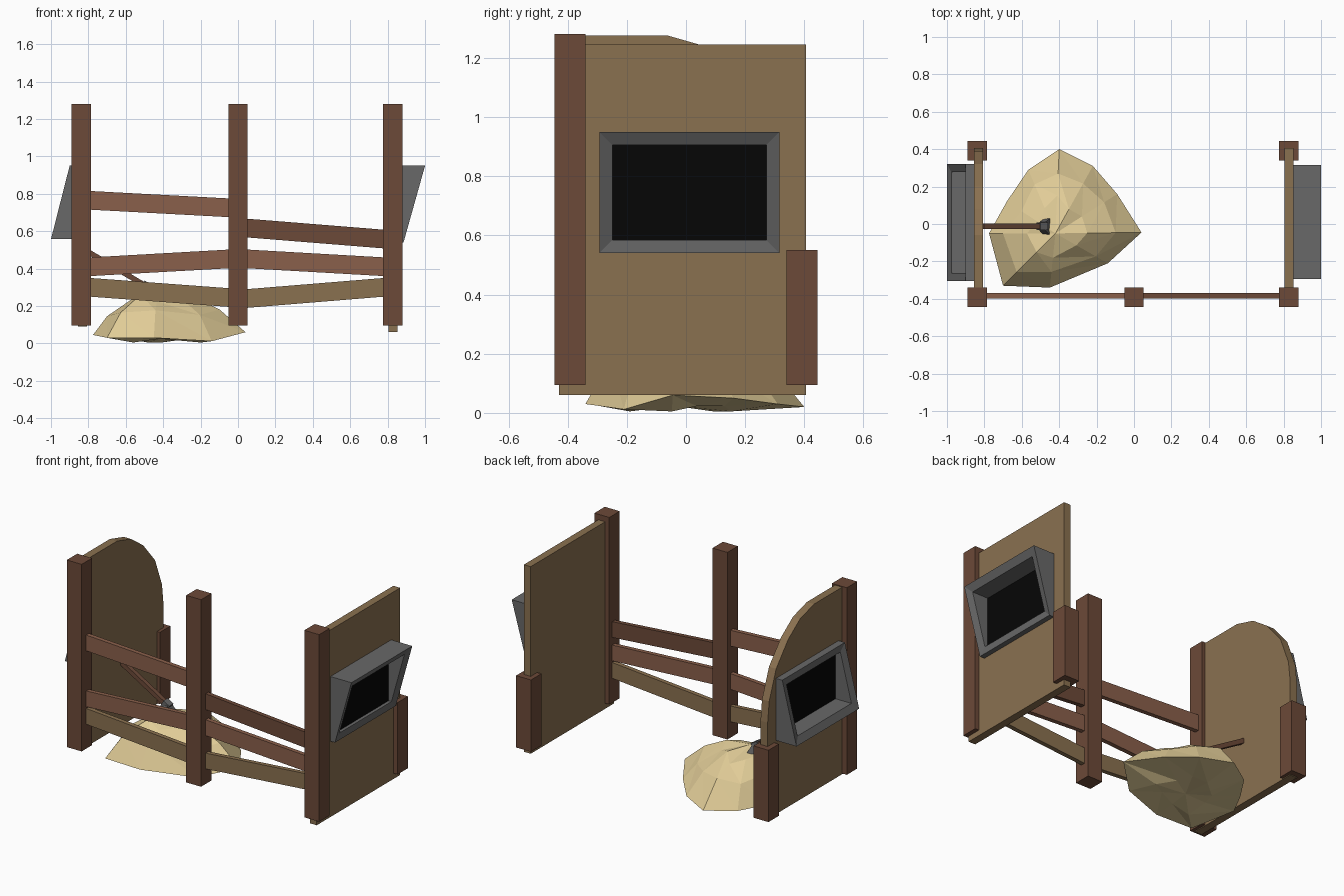
import bpy, bmesh
from mathutils import Vector

if "Cube" in bpy.data.objects:
    bpy.data.objects.remove(bpy.data.objects["Cube"])


def mat(name, rgb):
    m = bpy.data.materials.new(name)
    m.diffuse_color = (*[(c / 255) ** 2.2 for c in rgb], 1)
    m.use_nodes = True
    m.node_tree.nodes["Principled BSDF"].inputs["Base Color"].default_value = m.diffuse_color
    return m


POST = mat("dark_wood", (108, 75, 59))
RAIL = mat("red_wood", (137, 96, 76))
TAN = mat("tan_wood", (137, 112, 81))
HAY = mat("straw", (224, 203, 150))
METAL = mat("grey_metal", (104, 104, 104))
BLACK = mat("black", (14, 14, 14))


def make(name, verts, faces, m):
    bm = bmesh.new()
    vs = [bm.verts.new(v) for v in verts]
    for f in faces:
        bm.faces.new([vs[i] for i in f])
    bmesh.ops.recalc_face_normals(bm, faces=bm.faces)
    me = bpy.data.meshes.new(name)
    bm.to_mesh(me)
    bm.free()
    me.materials.append(m)
    ob = bpy.data.objects.new(name, me)
    bpy.context.collection.objects.link(ob)
    return ob


def prism(name, profile, offset, m):
    """Extrude a closed 3D profile along an offset vector."""
    n = len(profile)
    a = [Vector(p) for p in profile]
    verts = a + [p + Vector(offset) for p in a]
    faces = [range(n), range(n, 2 * n)]
    faces += [(i, (i + 1) % n, (i + 1) % n + n, i + n) for i in range(n)]
    return make(name, verts, faces, m)


def box(name, x0, x1, y0, y1, z0, z1, m):
    base = [(x0, y0, z0), (x1, y0, z0), (x1, y1, z0), (x0, y1, z0)]
    return prism(name, base, (0, 0, z1 - z0), m)


def bar(name, a, b, w, m):
    """Square stick between two points in the xz plane."""
    a, b = Vector(a), Vector(b)
    d = (b - a).normalized()
    s, t = Vector((0, w / 2, 0)), d.cross(Vector((0, 1, 0))) * w / 2
    return prism(name, [a + s + t, a - s + t, a - s - t, a + s - t], b - a, m)


# Posts: three tall at the front, two short at the back
for i, x in enumerate((-0.837, 0, 0.828)):
    box(f"front_post_{i}", x - .052, x + .052, -.444, -.34, .095, 1.28, POST)
    if x:
        box(f"back_post_{i}", x - .052, x + .052, .34, .444, .095, .55, POST)

# Side panels: square on the right, arched on the left
box("right_panel", .805, .853, -.43, .405, .06, 1.245, TAN)
arch = [(-.43, .09), (-.43, 1.275), (-.06, 1.275), (.08, 1.235), (.2, 1.15),
        (.32, 1.01), (.39, .83), (.405, .7), (.405, .09)]
prism("left_panel", [(-.856, y, z) for y, z in arch], (.05, 0, 0), TAN)

# Slanted rails: x range, lower edge at each end
rails = [(-.79, -.045, .715, .675, RAIL), (.045, .78, .567, .508, POST),
         (-.79, -.045, .36, .402, RAIL), (.045, .78, .402, .36, RAIL),
         (-.79, -.045, .25, .195, TAN), (.045, .78, .19, .25, TAN)]
for i, (x0, x1, z0, z1, m) in enumerate(rails):
    prof = [(x0, -.398, z0), (x1, -.398, z1),
            (x1, -.398, z1 + .1), (x0, -.398, z0 + .1)]
    prism(f"rail_{i}", prof, (0, .028, 0), m)


# Hollow window frames with a tilted rim
def window(side, s, y0, y1, z0, z1, xb, xt):
    def ring(inset, depth, flat=None):
        pts = []
        for y, z in ((y0 + inset, z0 + inset), (y1 - inset, z0 + inset),
                     (y1 - inset, z1 - inset), (y0 + inset, z1 - inset)):
            x = flat or xb + (xt - xb) * (z - z0) / (z1 - z0) - depth
            pts.append((s * x, y, z))
        return pts
    rings = [ring(0, 0, .84), ring(0, 0), ring(.044, .012), ring(.044, 0, .862)]
    faces = [(0, 1, 2, 3), (12, 13, 14, 15)]
    for r in range(3):
        for i in range(4):
            j = (i + 1) % 4
            faces.append((r * 4 + i, r * 4 + j, r * 4 + 4 + j, r * 4 + 4 + i))
    make(side + "_window_frame", sum(rings, []), faces, METAL)
    pane = ring(.044, 0, .865)
    make(side + "_window_pane", pane, [(0, 1, 2, 3)], BLACK)


window("right", 1, -.293, .316, .54, .95, .885, 1.0)
window("left", -1, -.305, .322, .557, .95, 1.0, .9)

# Hay mound: outline ring shrunk toward an off-centre crest
outline = [(-.4, .4, .02), (-.22, .31, .03), (-.09, .16, .05), (.04, -.045, .06),
           (-.14, -.21, .012), (-.45, -.34, .03), (-.7, -.33, .03),
           (-.775, -.05, .045), (-.68, .12, .03), (-.565, .29, .02)]
cx, cy = -.42, -.05
wob = (0, .05, -.04, .03, -.03)
n = len(outline)
verts = []
for k, (scale, h) in enumerate(((.45, .005), (1, 0), (.74, .165), (.4, .245))):
    for i, (x, y, z) in enumerate(outline):
        w = wob[(i + 2 * k) % 5]
        f = scale if k == 1 else scale + w
        zz = z if k == 1 else h + (.018 if k == 0 and i % 3 else 0) - (w * .4 if k > 1 else 0)
        verts.append((cx + (x - cx) * f, cy + (y - cy) * f, zz))
verts += [(cx, cy, .025), (cx, cy, .275)]
faces = []
for i in range(n):
    j = (i + 1) % n
    faces += [(4 * n, j, i), (4 * n + 1, 3 * n + i, 3 * n + j)]
    for r in range(0, 3 * n, n):
        faces += [(r + i, r + j, r + n + j), (r + i, r + n + j, r + n + i)]
make("hay_mound", verts, faces, HAY)

# Tool stuck in the hay: handle, socket and head
bar("tool_handle", (-.81, -.012, .495), (-.48, -.012, .3), .028, POST)
bar("tool_socket", (-.51, -.012, .318), (-.47, -.012, .294), .042, METAL)
head = [(-.475, -.035, .315), (-.475, .01, .315), (-.45, .03, .26),
        (-.42, .03, .2), (-.42, -.06, .2), (-.45, -.06, .26)]
prism("tool_head", head, (-.03, 0, -.02), METAL)
